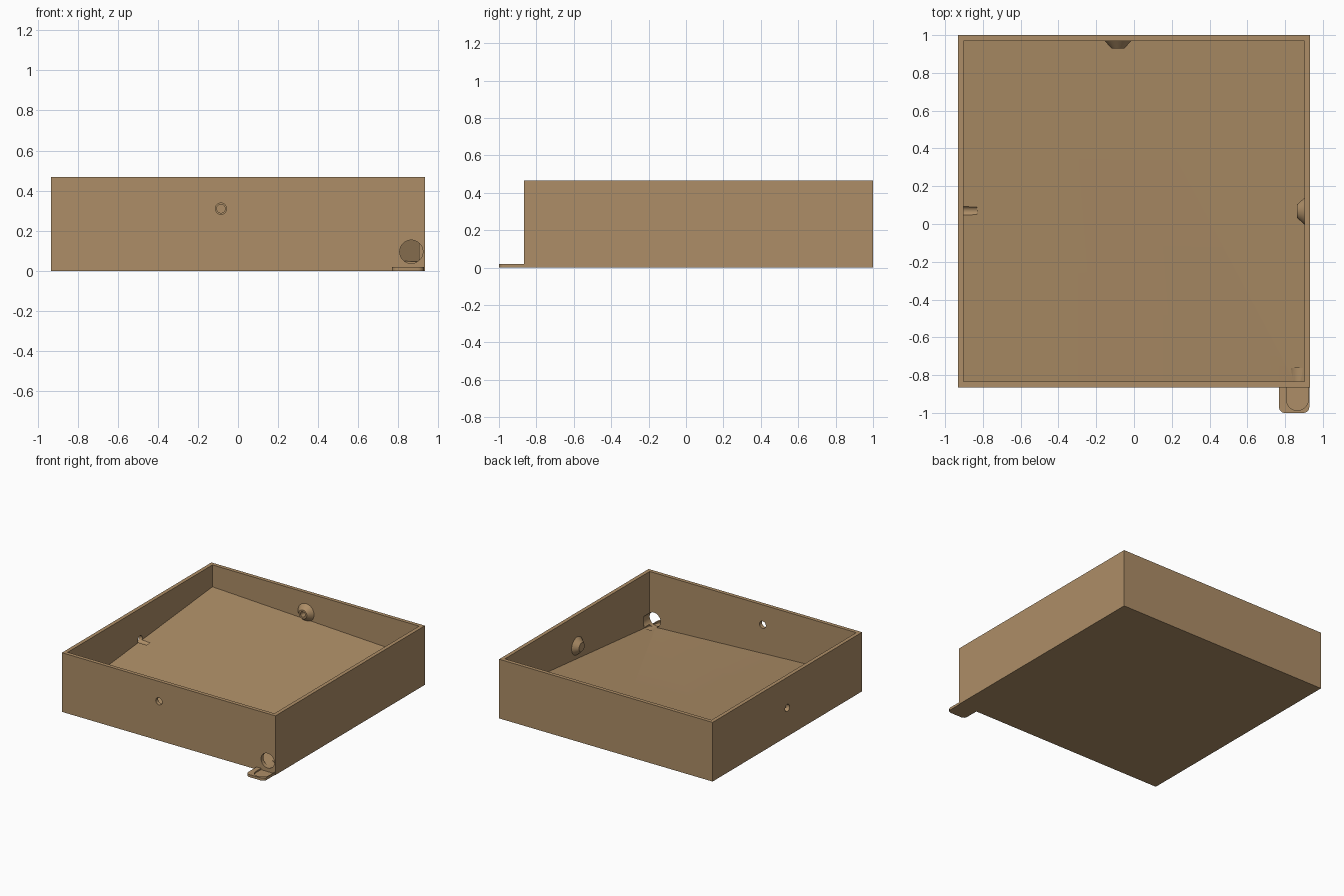
import bpy, bmesh, math
from mathutils import Vector

if "Cube" in bpy.data.objects:
    bpy.data.objects.remove(bpy.data.objects["Cube"])

tan = bpy.data.materials.new("tan_brown")
tan.diffuse_color = (0.42, 0.27, 0.135, 1)
tan.use_nodes = True
tan.node_tree.nodes["Principled BSDF"].inputs["Base Color"].default_value = tan.diffuse_color

X, Y0, Y1, H, T = 0.9325, -0.865, 1.0, 0.467, 0.03   # tray extents and wall


def finish(name, bm):
    bmesh.ops.recalc_face_normals(bm, faces=bm.faces)
    me = bpy.data.meshes.new(name)
    bm.to_mesh(me)
    bm.free()
    me.materials.append(tan)
    ob = bpy.data.objects.new(name, me)
    bpy.context.collection.objects.link(ob)
    return ob


def block(name, x0, x1, y0, y1, z0, z1):
    """Box; z0 may be a function of (x, y) for a sloping underside."""
    bm = bmesh.new()
    bmesh.ops.create_cube(bm, size=1)
    for v in bm.verts:
        x = x1 if v.co.x > 0 else x0
        y = y1 if v.co.y > 0 else y0
        low = z0(x, y) if callable(z0) else z0
        v.co = (x, y, z1 if v.co.z > 0 else low)
    return finish(name, bm)


def cone(name, a, b, r0, r1, n=32):
    a, b = Vector(a), Vector(b)
    bm = bmesh.new()
    bmesh.ops.create_cone(bm, cap_ends=True, segments=n, radius1=r0, radius2=r1, depth=(b - a).length)
    q = (b - a).to_track_quat('Z', 'Y')
    for v in bm.verts:
        v.co = q @ v.co + (a + b) / 2
    return finish(name, bm)


def prism(name, pts, z0, z1):
    bm = bmesh.new()
    f = bm.faces.new([bm.verts.new((x, y, z0)) for x, y in pts])
    r = bmesh.ops.extrude_face_region(bm, geom=[f])
    for v in r["geom"]:
        if isinstance(v, bmesh.types.BMVert):
            v.co.z = z1
    return finish(name, bm)


def boolean(ob, tool, op='DIFFERENCE'):
    m = ob.modifiers.new("cut", 'BOOLEAN')
    m.object, m.operation, m.solver = tool, op, 'EXACT'
    bpy.context.view_layer.objects.active = ob
    bpy.ops.object.modifier_apply(modifier=m.name)
    bpy.data.objects.remove(tool)


def arc(cx, cy, r, a0, a1, n):
    return [(cx + r * math.cos(math.radians(a0 + (a1 - a0) * i / n)),
             cy + r * math.sin(math.radians(a0 + (a1 - a0) * i / n))) for i in range(n + 1)]


# Tray, with a floor sloping down to the drain in the front right corner
tray = block("tray", -X, X, Y0, Y1, 0, H)
floor = lambda x, y: 0.038 + 0.047 * (X - T - x) + 0.095 * (y - Y0 - T)
boolean(tray, block("cavity", -X + T, X - T, Y0 + T, Y1 - T, floor, H + 0.1))

# Conical bosses on the back and right walls
HX, HZ, SY, SZ = -0.085, 0.31, 0.068, 0.225
boolean(tray, cone("back_boss", (HX, Y1 - T + 0.012, HZ), (HX, Y1 - T - 0.04, HZ), 0.081, 0.035), 'UNION')
boolean(tray, cone("right_boss", (X - T + 0.012, SY, SZ), (X - T - 0.04, SY, SZ), 0.081, 0.035), 'UNION')

# Blind holes in the bosses, matching through holes in the opposite walls
boolean(tray, cone("hole", (HX, Y1 - 0.018, HZ), (HX, Y1 - 0.12, HZ), 0.021, 0.021))
boolean(tray, cone("hole", (X - 0.018, SY, SZ), (X - 0.12, SY, SZ), 0.021, 0.021))
boolean(tray, cone("hole", (HX, Y0 - 0.1, HZ), (HX, Y0 + 0.1, HZ), 0.028, 0.028))
boolean(tray, cone("hole", (-X - 0.1, SY, SZ), (-X + 0.1, SY, SZ), 0.028, 0.028))

# Drain bore
DX, DR = 0.865, 0.058
boolean(tray, cone("drain", (DX, Y0 - 0.1, 0.095), (DX, -0.762, 0.095), DR, DR, 48))

# Drip lip with rounded corners and a shallow U recess
x0, x1, r = 0.768, 0.928, 0.03
lip = prism("drip_lip", [(x0, Y0 + 0.01)] + arc(x0 + r, -1 + r, r, 180, 270, 6)
            + arc(x1 - r, -1 + r, r, 270, 360, 6) + [(x1, Y0 + 0.01)], 0, 0.02)
boolean(lip, prism("recess", [(DX - DR, Y0 + 0.05)] + arc(DX, -0.929, DR, 180, 360, 24)
                   + [(DX + DR, Y0 + 0.05)], 0.009, 0.06))

# Smooth only the round surfaces
for ob in (tray, lip):
    bpy.ops.object.select_all(action='DESELECT')
    ob.select_set(True)
    bpy.context.view_layer.objects.active = ob
    bpy.ops.object.shade_smooth_by_angle(angle=math.radians(20))
